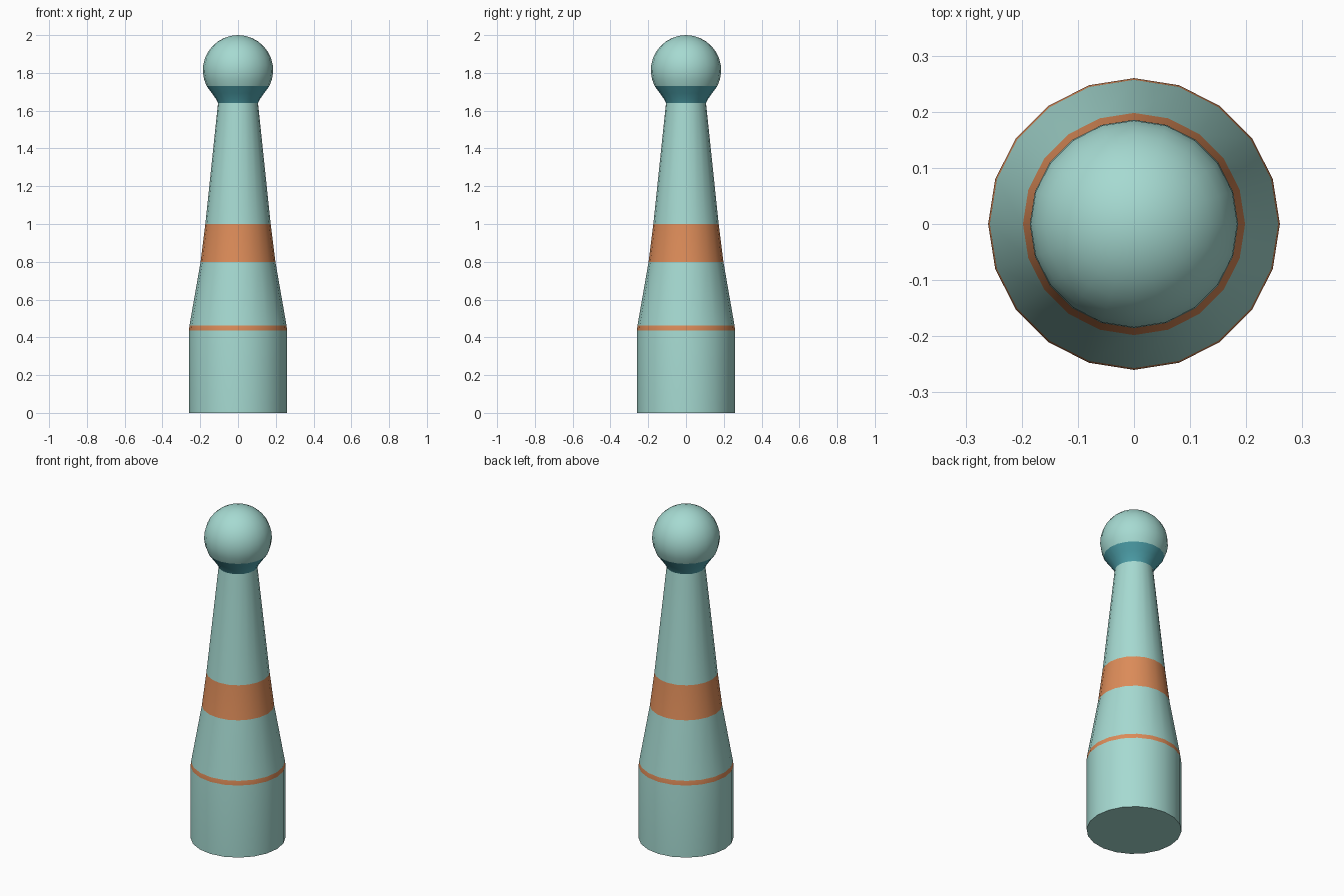
import bpy, bmesh, math

if "Cube" in bpy.data.objects:
    bpy.data.objects.remove(bpy.data.objects["Cube"])

SIDES = 20
HEAD_R, HEAD_Z = 0.186, 1.814


def material(name, rgb):
    m = bpy.data.materials.new(name)
    m.diffuse_color = (*rgb, 1)
    m.use_nodes = True
    m.node_tree.nodes["Principled BSDF"].inputs["Base Color"].default_value = m.diffuse_color
    return m


mint = material("pale mint", (0.38, 0.70, 0.64))
orange = material("orange", (0.72, 0.262, 0.10))
teal = material("teal", (0.08, 0.376, 0.43))


def lathe(name, profile, mats, pick=lambda z: 0):
    """Revolve (radius, z) points about z; radius 0 makes a pole."""
    bm = bmesh.new()
    rings = []
    for r, z in profile:
        if r < 1e-6:
            rings.append([bm.verts.new((0, 0, z))] * SIDES)
        else:
            rings.append([bm.verts.new((r * math.cos(i * math.tau / SIDES),
                                        r * math.sin(i * math.tau / SIDES), z))
                          for i in range(SIDES)])
    for (p, a), (q, b) in zip(zip(profile, rings), zip(profile[1:], rings[1:])):
        for i in range(SIDES):
            j = (i + 1) % SIDES
            loop = list(dict.fromkeys((a[i], a[j], b[j], b[i])))
            bm.faces.new(loop).material_index = pick((p[1] + q[1]) / 2)
    me = bpy.data.meshes.new(name)
    bm.to_mesh(me)
    bm.free()
    ob = bpy.data.objects.new(name, me)
    bpy.context.collection.objects.link(ob)
    for m in mats:
        me.materials.append(m)
    bpy.ops.object.select_all(action='DESELECT')
    ob.select_set(True)
    bpy.context.view_layer.objects.active = ob
    bpy.ops.object.shade_smooth_by_angle(angle=math.radians(35))
    return ob


# Tapered body with a thin lower stripe and a wide middle band
lathe("body",
      [(0, 0), (0.26, 0), (0.26, 0.435), (0.257, 0.462), (0.198, 0.80),
       (0.173, 1.0), (0.106, 1.64)],
      [mint, orange],
      lambda z: int(0.435 < z < 0.462 or 0.80 < z < 1.0))

# Flared collar under the head
collar_top = 1.73
rim = math.sqrt(HEAD_R ** 2 - (collar_top - HEAD_Z) ** 2)
lathe("collar", [(0.106, 1.64), (0.117, 1.662), (0.138, 1.692), (rim, collar_top)], [teal])

# Round head continuing from the collar rim
start = math.asin((collar_top - HEAD_Z) / HEAD_R)
steps = 10
angles = [start + (math.pi / 2 - start) * k / steps for k in range(steps + 1)]
lathe("head", [(HEAD_R * math.cos(a), HEAD_Z + HEAD_R * math.sin(a)) for a in angles], [mint])
